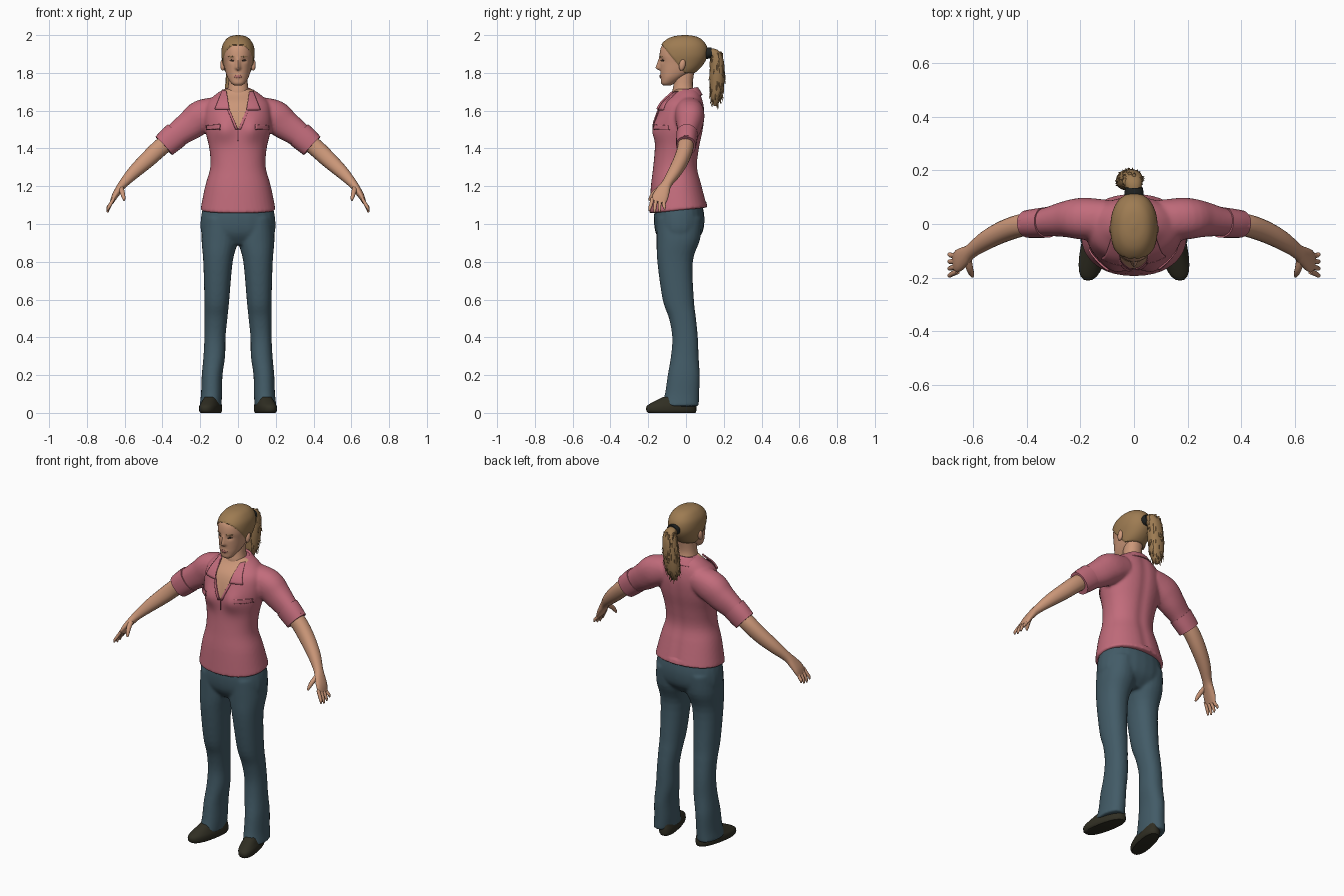
import bpy, bmesh, math, random
from math import exp, pi, sin, cos
from mathutils import Vector, Matrix
from mathutils.bvhtree import BVHTree

random.seed(4)
if "Cube" in bpy.data.objects:
    bpy.data.objects.remove(bpy.data.objects["Cube"])


def material(name, r, g, b):
    m = bpy.data.materials.new(name)
    m.use_nodes = True
    m.diffuse_color = (r, g, b, 1)
    node = m.node_tree.nodes["Principled BSDF"]
    node.inputs["Base Color"].default_value = (r, g, b, 1)
    node.inputs["Roughness"].default_value = .8
    return m


PINK = material("shirt pink", .54, .15, .2)
SEAM = material("seam dark pink", .2, .05, .07)
DENIM = material("trouser blue grey", .055, .105, .135)
SKIN = material("skin", .6, .31, .19)
HAIR = material("hair dark blond", .34, .2, .085)
SHOE = material("shoe brown", .03, .028, .017)
TIE = material("hair tie black", .015, .017, .016)
LIPS = material("lips", .47, .17, .15)
EYE = material("eye brown", .05, .03, .02)


def spline(rows, k):
    """Smooth the rows with a curve through all of them."""
    out = []
    for i in range(len(rows) - 1):
        quad = (rows[max(i - 1, 0)], rows[i], rows[i + 1], rows[min(i + 2, len(rows) - 1)])
        for j in range(k):
            t = j / k
            out.append([.5 * (2 * b + (c - a) * t + (2 * a - 5 * b + 4 * c - d) * t * t
                              + (3 * b - a - 3 * c + d) * t ** 3) for a, b, c, d in zip(*quad)])
    return out + [list(rows[-1])]


def upright(*specs):
    """Sections (z, x0, x1, y0, y1) to rows of centre and half widths."""
    return [((x0 + x1) / 2, (y0 + y1) / 2, z, (x1 - x0) / 2, (y1 - y0) / 2)
            for z, x0, x1, y0, y1 in specs]


def body(*specs):
    return upright(*[(z, -w, w, y0, y1) for z, w, y0, y1 in specs])


def mirrored(rows, s):
    return [(s * r[0], *r[1:]) for r in rows]


def loft(bm, rows, k=4, n=24, ref=None, power=2.2, caps=True):
    """Skin oval rings along a path; without ref the rings stay level."""
    rows = spline(rows, k)
    pts = [Vector(r[:3]) for r in rows]
    rings = []
    for i, r in enumerate(rows):
        u, v = Vector((1, 0, 0)), Vector((0, 1, 0))
        if ref:
            t = (pts[min(i + 1, len(pts) - 1)] - pts[max(i - 1, 0)]).normalized()
            v = (Vector(ref) - t * t.dot(Vector(ref))).normalized()
            u = v.cross(t)
        ring = []
        for j in range(n):
            c, s = cos(2 * pi * j / n), sin(2 * pi * j / n)
            c, s = (math.copysign(abs(q) ** (2 / power), q) for q in (c, s))
            ring.append(bm.verts.new(pts[i] + u * c * r[3] + v * s * r[4]))
        rings.append(ring)
    for a, b in zip(rings, rings[1:]):
        for j in range(n):
            bm.faces.new((a[j], a[j - 1], b[j - 1], b[j]))
    if caps:
        bm.faces.new(rings[0])
        bm.faces.new(rings[-1])
    bmesh.ops.recalc_face_normals(bm, faces=bm.faces)
    return rows


def finish(name, bm, *mats, angle=50):
    mesh = bpy.data.meshes.new(name)
    bm.to_mesh(mesh)
    ob = bpy.data.objects.new(name, mesh)
    bpy.context.collection.objects.link(ob)
    for m in mats:
        mesh.materials.append(m)
    bpy.ops.object.select_all(action='DESELECT')
    ob.select_set(True)
    bpy.context.view_layer.objects.active = ob
    bpy.ops.object.shade_smooth_by_angle(angle=math.radians(angle))
    return ob


def fused(bm, voxel=.008):
    """Melt overlapping lofts into one soft skin."""
    ob = finish("fuse", bm)
    mod = ob.modifiers.new("Remesh", 'REMESH')
    mod.mode, mod.voxel_size = 'VOXEL', voxel
    mod = ob.modifiers.new("Smooth", 'SMOOTH')
    mod.iterations = 6
    mesh = bpy.data.meshes.new_from_object(ob.evaluated_get(bpy.context.evaluated_depsgraph_get()))
    bpy.data.objects.remove(ob)
    out = bmesh.new()
    out.from_mesh(mesh)
    return out


def cut(bm, co, no):
    bmesh.ops.bisect_plane(bm, geom=bm.verts[:] + bm.edges[:] + bm.faces[:], plane_co=co, plane_no=no)


def plate(name, tree, quad, mat, lift=.004, lens=False, n=8):
    """Thin patch with corners (x, z) draped on the front of a surface."""
    bm, grid = bmesh.new(), []
    a, b, c, d = (Vector(q) for q in quad)
    for i in range(n + 1):
        for j in range(n + 1):
            u, t = i / n, j / n
            if lens:
                t = .5 + (t - .5) * (.05 + sin(pi * u) ** .6 if 0 < i < n else .05)
            x, z = a.lerp(b, u).lerp(d.lerp(c, u), t)
            hit = tree.ray_cast(Vector((x, -1, z)), Vector((0, 1, 0)))[0]
            grid.append(bm.verts.new((x, (hit.y if hit else 0) - lift, z)))
    for i in range(n):
        for j in range(n):
            k = i * (n + 1) + j
            bm.faces.new((grid[k], grid[k + 1], grid[k + n + 2], grid[k + n + 1]))
    ob = finish(name, bm, mat)
    ob.modifiers.new("Solidify", 'SOLIDIFY').thickness = lift


# Trousers: hips and two legs melted together
bm = bmesh.new()
loft(bm, body((1.11, .18, -.16, .085), (1.03, .197, -.17, .098), (.95, .194, -.16, .085), (.89, .15, -.12, .03)))
for s in (1, -1):
    leg = upright((1.03, .01, .185, -.155, .085), (.92, .0, .193, -.156, .075), (.8, .028, .184, -.152, .036),
                  (.6, .046, .178, -.124, .042), (.5, .056, .177, -.09, .053), (.4, .066, .178, -.073, .063),
                  (.3, .068, .183, -.08, .067), (.2, .082, .192, -.097, .073), (.1, .084, .196, -.112, .07),
                  (.035, .088, .204, -.13, .068))
    loft(bm, mirrored(leg, s))
finish("trousers", fused(bm), DENIM)

# Shirt: body and sleeves melted together
bm = bmesh.new()
loft(bm, body((1.065, .2, -.195, .115), (1.2, .174, -.186, .086), (1.3, .147, -.174, .062), (1.4, .152, -.165, .072),
              (1.5, .175, -.162, .092), (1.58, .178, -.15, .1), (1.64, .165, -.125, .094), (1.685, .12, -.08, .08),
              (1.715, .075, -.06, .062)), n=40)
SLEEVE = [(.1, .015, 1.6, .075, .075), (.19, .02, 1.57, .088, .078), (.25, .018, 1.525, .08, .068),
          (.32, .008, 1.475, .068, .054), (.38, 0, 1.425, .062, .049)]
for s in (1, -1):
    loft(bm, mirrored(SLEEVE, s), ref=(0, 1, 0))
bm = fused(bm)
for v in bm.verts:
    x, y, z = v.co
    if y < -.05:
        v.co.y -= .024 * exp(-((abs(x) - .075) / .055) ** 2 - ((z - 1.5) / .06) ** 2)
    if z < 1.2:
        v.co.z += .1 * (y + .1) * (1.2 - z) / .13
    if y > 0:
        v.co.y -= .006 * exp(-(x / .03) ** 2) * (z > 1.1)
# Open neckline
for s in (1, -1):
    cut(bm, (0, 0, 1.5), (s, 0, -.42))
for f in bm.faces:
    c = f.calc_center_median()
    f.material_index = int(c.y < -.02 and abs(c.x) < .42 * (c.z - 1.5))
chest = BVHTree.FromBMesh(bm)
finish("shirt", bm, PINK, SKIN)
plate("placket_slit", chest, [(-.003, 1.5), (.003, 1.5), (.002, 1.44), (-.002, 1.44)], SEAM, .002)

for s in (1, -1):
    side = "left" if s > 0 else "right"
    plate(side + "_collar_tab", chest, [(s * .08, 1.705), (s * .12, 1.605), (s * .055, 1.625), (s * .006, 1.515)][:2]
          + [(s * .045, 1.605), (s * .06, 1.7)], PINK, .009)
    plate(side + "_lapel", chest, [(s * .075, 1.68), (s * .087, 1.68), (s * .014, 1.5), (0, 1.5)], PINK, .005)
    plate(side + "_pocket_flap", chest, [(s * .092, 1.527), (s * .165, 1.522), (s * .163, 1.5), (s * .095, 1.502)], PINK, .007)
    plate(side + "_pocket_seam", chest, [(s * .092, 1.503), (s * .165, 1.501), (s * .165, 1.497), (s * .092, 1.499)], SEAM, .003)

    # Turned-up cuff with its strap
    bm = bmesh.new()
    loft(bm, mirrored([(.325, .006, 1.473, .072, .057), (.36, .003, 1.443, .07, .055), (.392, 0, 1.414, .066, .052)], s), ref=(0, 1, 0))
    finish(side + "_cuff", bm, PINK, angle=35)
    bm = bmesh.new()
    bmesh.ops.create_cube(bm, size=1, matrix=Matrix.Translation((s * .402, .002, 1.486)) @ Matrix.Rotation(s * .72, 4, 'Y')
                          @ Matrix.Diagonal((.07, .024, .012, 1)))
    finish(side + "_cuff_strap", bm, PINK)

    # Bare forearm, hand, fingers and thumb
    bm = bmesh.new()
    loft(bm, mirrored([(.34, 0, 1.46, .045, .042), (.41, -.003, 1.405, .046, .042), (.48, -.025, 1.34, .043, .04),
                       (.55, -.06, 1.275, .035, .035), (.606, -.1, 1.215, .024, .027), (.632, -.12, 1.18, .02, .036),
                       (.654, -.136, 1.145, .016, .042), (.668, -.146, 1.115, .01, .038)], s), ref=(0, 1, 0), n=20)
    for i in range(4):
        y, drop = -.117 - .02 * i, (.016, .004, 0, .008)[i]
        loft(bm, mirrored([(.658, y, 1.135, .009, .01), (.678, y - .003 * i, 1.1, .009, .0095),
                           (.688, y + .003 - .006 * i, 1.075 + drop, .0075, .008),
                           (.69, y + .005 - .007 * i, 1.06 + drop, .004, .004)], s), ref=(0, 1, 0), n=10)
    loft(bm, mirrored([(.622, -.125, 1.195, .014, .016), (.613, -.165, 1.168, .013, .013), (.606, -.185, 1.143, .01, .01),
                       (.602, -.195, 1.125, .005, .005)], s), ref=(1, 0, 0), n=10)
    finish(side + "_arm", bm, SKIN)

    # Shoe, toe turned out
    bm = bmesh.new()
    loft(bm, mirrored(upright((0, .1, .19, -.2, .05), (.012, .094, .197, -.21, .055), (.035, .094, .197, -.208, .055),
                              (.055, .1, .19, -.18, .052), (.085, .11, .18, -.12, .045)), s), power=2.4)
    for v in bm.verts:
        v.co.x -= s * .2 * (v.co.y + .08)
    finish(side + "_shoe", bm, SHOE)

    # Ear
    bm = bmesh.new()
    bmesh.ops.create_uvsphere(bm, u_segments=16, v_segments=10, radius=1, matrix=Matrix.Translation((s * .081, -.02, 1.842))
                              @ Matrix.Rotation(-.2, 4, 'X') @ Matrix.Diagonal((.013, .017, .031, 1)))
    finish(side + "_ear", bm, SKIN)

# Collar band, high at the nape and open at the throat
bm = bmesh.new()
loft(bm, body((1.7, .06, -.06, .05), (1.717, .068, -.065, .058), (1.705, .082, -.07, .07), (1.67, .105, -.08, .088)), n=40, caps=False)
for v in bm.verts:
    v.co.z += .2 * (v.co.y - .02)
bmesh.ops.delete(bm, geom=[f for f in bm.faces if f.calc_center_median().y < -.045], context='FACES')
finish("collar", bm, PINK).modifiers.new("Solidify", 'SOLIDIFY').thickness = .004

# Neck
bm = bmesh.new()
loft(bm, body((1.64, .066, -.07, .05), (1.7, .058, -.072, .042), (1.75, .051, -.064, .036), (1.84, .05, -.06, .05)))
finish("neck", bm, SKIN)

# Head with modelled face, hair cut in along the hairline
bm = bmesh.new()
loft(bm, body((1.732, .018, -.118, -.085), (1.745, .036, -.131, -.06), (1.775, .055, -.133, -.01), (1.81, .067, -.136, .05),
              (1.85, .075, -.138, .088), (1.895, .082, -.14, .108), (1.94, .078, -.13, .104), (1.972, .06, -.1, .08),
              (1.988, .038, -.062, .048), (1.994, .008, -.015, .005)), k=6, n=96)
for v in bm.verts:
    x, y, z = v.co
    if y < -.05:
        t = (1.885 - z) / .06
        t = t if 0 < t < 1 else max(0, 1 - (t - 1) * 4) if t >= 1 else 0
        v.co.y += .008 * exp(-((abs(x) - .034) / .016) ** 2 - ((z - 1.867) / .012) ** 2)
        v.co.y -= .026 * t * exp(-(x / (.008 + .005 * t)) ** 2) + .005 * exp(-(x / .022) ** 2 - ((z - 1.781) / .01) ** 2)
cut(bm, (0, -.125, 1.945), (0, 1.23, 1))
cut(bm, (0, 0, 1.8), (0, 0, 1))
for f in bm.faces:
    c = f.calc_center_median()
    f.material_index = int(c.z > 1.8 and 1.23 * (c.y + .125) + c.z - 1.945 > 0)
face = BVHTree.FromBMesh(bm)
bm.normal_update()
for v in bm.verts:
    if all(f.material_index for f in v.link_faces):
        v.co += v.normal * .006
finish("head", bm, SKIN, HAIR)
for s in (1, -1):
    side = "left" if s > 0 else "right"
    plate(side + "_eye", face, [(s * .021, 1.869), (s * .046, 1.87), (s * .046, 1.861), (s * .021, 1.86)], EYE, .002, True)
    plate(side + "_eyebrow", face, [(s * .017, 1.888), (s * .052, 1.889), (s * .052, 1.884), (s * .017, 1.882)], HAIR, .002, True)
plate("lips", face, [(-.022, 1.789), (.022, 1.789), (.022, 1.773), (-.022, 1.773)], LIPS, .002, True)

# Hair tie and ponytail with loose strands
bm = bmesh.new()
loft(bm, [(0, .095, 1.9, .028, .034), (0, .115, 1.905, .03, .036), (0, .137, 1.908, .026, .032)], ref=(1, 0, 0))
finish("hair_tie", bm, TIE)
bm = bmesh.new()
tail = loft(bm, [(0, .12, 1.905, .02, .025), (-.003, .15, 1.9, .028, .034), (-.008, .163, 1.865, .036, .042), (-.014, .165, 1.8, .04, .046),
                 (-.022, .163, 1.73, .038, .045), (-.028, .158, 1.67, .03, .036), (-.03, .155, 1.625, .008, .01)], ref=(1, 0, 0), n=20)
for i in range(90):
    r = random.choice(tail[5:-1])
    a = random.uniform(0, 2 * pi)
    out = Vector((cos(a), sin(a), 0))
    aim = out * random.uniform(.15, .4) + Vector((0, 0, -1))
    spot = Vector(r[:3]) + Vector((out.x * r[4], out.y * r[3], 0)) * .95
    bmesh.ops.create_cone(bm, segments=5, radius1=.008, radius2=0, depth=.055, cap_ends=True,
                          matrix=Matrix.Translation(spot) @ aim.to_track_quat('Z', 'Y').to_matrix().to_4x4())
finish("ponytail", bm, HAIR)
